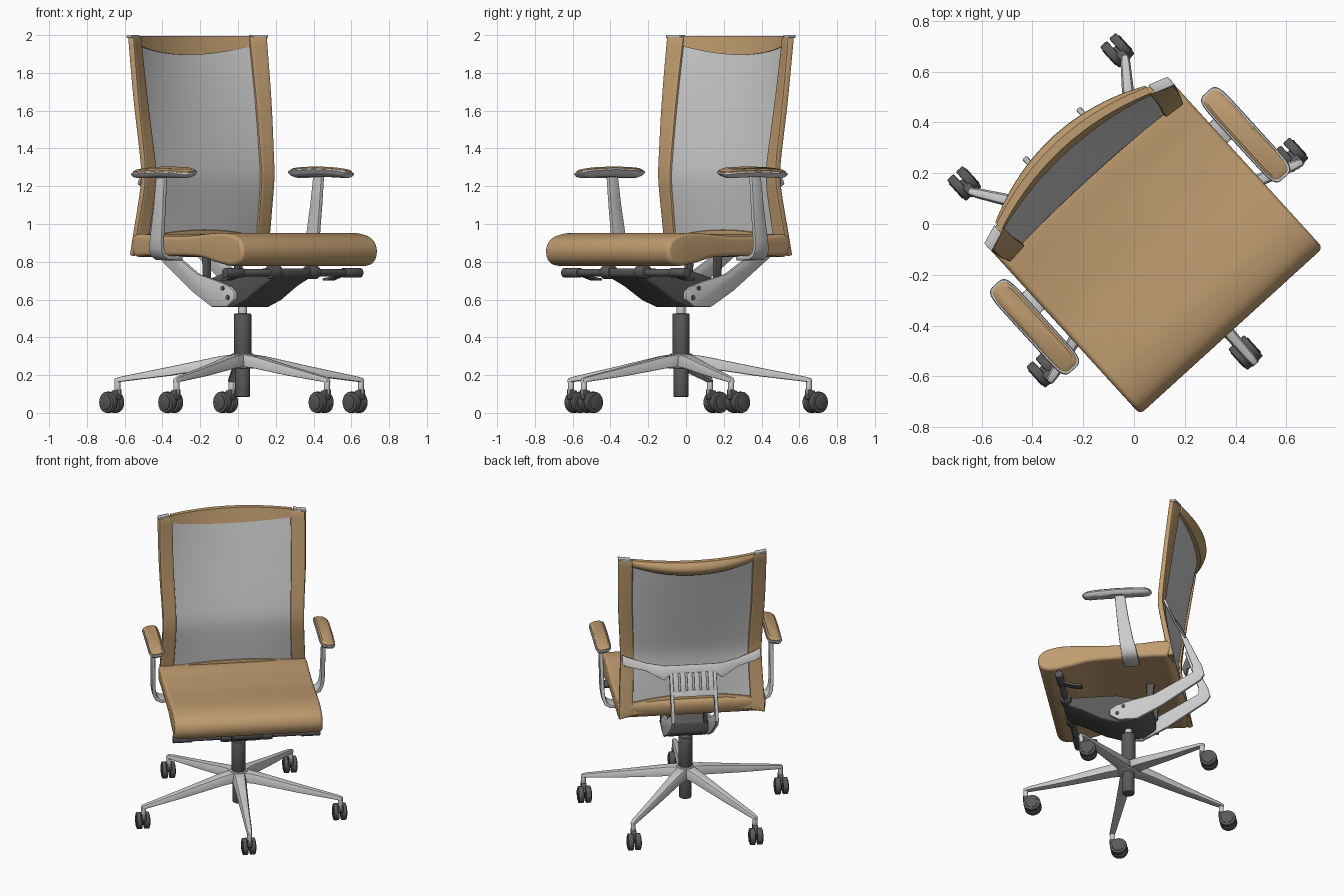
import bpy, bmesh, math
from mathutils import Vector as V, Matrix as M

if "Cube" in bpy.data.objects:
    bpy.data.objects.remove(bpy.data.objects["Cube"])

TURN = math.radians(42.3)      # whole chair is turned about z
parts = []


def material(name, rgb):
    m = bpy.data.materials.new(name)
    m.diffuse_color = (*rgb, 1)
    m.use_nodes = True
    m.node_tree.nodes["Principled BSDF"].inputs["Base Color"].default_value = m.diffuse_color
    return m


TAN = material("tan_leather", (0.52, 0.33, 0.16))
DARK = material("dark_plastic", (0.10, 0.10, 0.10))


def finish(name, bm, mat=None, bevel=0, solid=0, seg=2):
    bmesh.ops.remove_doubles(bm, verts=bm.verts, dist=1e-5)
    bmesh.ops.recalc_face_normals(bm, faces=bm.faces)
    me = bpy.data.meshes.new(name)
    bm.to_mesh(me)
    bm.free()
    ob = bpy.data.objects.new(name, me)
    bpy.context.collection.objects.link(ob)
    ob.rotation_euler.z = TURN
    if mat:
        me.materials.append(mat)
    if solid:
        m = ob.modifiers.new("thickness", 'SOLIDIFY')
        m.thickness, m.offset = solid, 0
    if bevel:
        m = ob.modifiers.new("bevel", 'BEVEL')
        m.width, m.segments, m.limit_method = bevel, seg, 'ANGLE'
        m.angle_limit = math.radians(50)
    parts.append(ob)
    return ob


def loft(name, rings, mat=None, closed=True, bevel=0, solid=0, seg=2):
    bm = bmesh.new()
    rows = [[bm.verts.new(p) for p in ring] for ring in rings]
    n = len(rows[0])
    for a, b in zip(rows, rows[1:]):
        for i in range(n if closed else n - 1):
            j = (i + 1) % n
            bm.faces.new((a[i], a[j], b[j], b[i]))
    if closed:
        bm.faces.new(rows[0])
        bm.faces.new(rows[-1])
    return finish(name, bm, mat, bevel, solid, seg)


def side_plate(name, yz, x0, x1, mat=None, bevel=0.005, seg=2):
    return loft(name, [[(x, y, z) for y, z in yz] for x in (x0, x1)], mat, True, bevel, 0, seg)


def rod(name, a, b, r, mat=None, r2=None, n=24, bevel=0.004):
    a, b = V(a), V(b)
    d = b - a
    bm = bmesh.new()
    bmesh.ops.create_cone(bm, cap_ends=True, segments=n, radius1=r, radius2=r2 or r, depth=d.length,
                          matrix=M.Translation((a + b) / 2) @ d.to_track_quat('Z', 'Y').to_matrix().to_4x4())
    return finish(name, bm, mat, bevel)


def smooth_loop(p, k=5):
    out, n = [], len(p)
    for i in range(n):
        a, b, c, d = (V(p[(i + j) % n]) for j in (-1, 0, 1, 2))
        for s in range(k):
            t = s / k
            out.append(0.5 * (2 * b + (c - a) * t + (2 * a - 5 * b + 4 * c - d) * t * t
                              + (3 * b - a - 3 * c + d) * t ** 3))
    return out


# Seat cushion: side profile with a rolled front edge
seat = [(.29, .94), (.1, .938), (-.1, .936), (-.28, .948), (-.42, .952), (-.53, .925), (-.57, .865),
        (-.55, .80), (-.48, .778), (-.36, .795), (-.22, .825), (0, .83), (.2, .83), (.29, .835)]
side_plate("seat", smooth_loop(seat), -.487, .487, TAN, .022, 4)


# Backrest: one curved surface, cut into mesh panel and leather borders
def hump(x):
    return 1 - (x / .485) ** 2


def back_point(x, z, off=0):
    d = z - 1.25
    rail = .227 + .155 * math.sqrt(d * d + .003) - .041 * d
    y = rail + (-.03 + .14 * (z - .83) / 1.17) * hump(x)
    return (x * (1 - .04 * math.exp(-(d / .3) ** 2)), y + off, z)


def back_patch(name, x0, x1, low, high, thick, mat=None, nx=20, nz=24, bevel=0):
    rings = []
    for i in range(nx + 1):
        x = x0 + (x1 - x0) * i / nx
        rings.append([back_point(x, low(x) + (high(x) - low(x)) * j / nz) for j in range(nz + 1)])
    loft(name, rings, mat, False, bevel, thick)


def bottom(x):
    return .83 + .05 * hump(x)


back_patch("back_mesh", -.41, .41, lambda x: .90, lambda x: 1.97, .008)
back_patch("back_bottom_band", -.40, .40, bottom, lambda x: .92 + .05 * hump(x), .03, TAN, 20, 4, .008)
# Padded top band, swelling to the rear
rings = []
for i in range(25):
    x = -.40 + .80 * i / 24
    h = hump(x)
    low = 1.965 - .07 * h
    zs = [low + (1.995 - low) * j / 6 for j in range(7)]
    rear = [back_point(x, z, .015 + .045 * h * math.sin(math.pi * (.1 + .85 * j / 6))) for j, z in enumerate(zs)]
    rings.append([back_point(x, z, -.012) for z in zs] + rear[::-1])
loft("back_top_band", rings, TAN)
for s, side in ((-1, "left"), (1, "right")):
    back_patch(side + "_back_rail", s * .392, s * .485, bottom, lambda x: 1.99, .035, TAN, 4, 24, .008)
    loft(side + "_back_cap", [[(s * .41, .325, z), (s * .488, .298, z), (s * .488, .34, z), (s * .41, .367, z)]
                              for z in (1.986, 2.0)], None, True, .002)
    for x in (.43, .465):
        rod(side + "_cap_screw", (s * x, .33, 1.995), (s * x, .33, 2.0), .006, DARK, n=12, bevel=0)

# Back support: two bent side arms, cross bar and slotted plate
arm = [(-.14, .60), (-.08, .562), (.04, .56), (.2, .645), (.46, .82), (.485, .86), (.47, .92), (.345, 1.2),
       (.315, 1.2), (.405, .93), (.405, .88), (.15, .735), (0, .70), (-.1, .67), (-.14, .64)]
for s in (-1, 1):
    side_plate("back_support_arm", arm, s * .132, s * .155, None, .006)
    for y, z in ((-.09, .61), (-.05, .66)):
        rod("pivot_bolt", (s * .15, y, z), (s * .16, y, z), .013, DARK, n=16, bevel=0)
bar = [(.455, .26, 1.21, 1.27), (.42, .268, 1.195, 1.255), (.3, .295, 1.17, 1.22), (.19, .33, 1.12, 1.21),
       (.14, .335, 1.16, 1.21)]
bar = [(-x, y, a, b) for x, y, a, b in bar] + bar[::-1]
loft("back_cross_bar", [[(x, y + (b - a) * .4, a), (x, y, b)] for x, y, a, b in bar], None, False, .003, .016)


def tilt(z):
    return .328 + (1.2 - z) * .45


def plate_bar(x0, x1, z0, z1):
    side_plate("slotted_plate", [(tilt(z0), z0), (tilt(z0) + .016, z0), (tilt(z1) + .016, z1), (tilt(z1), z1)],
               x0, x1, None, .002)


plate_bar(-.135, .135, 1.02, 1.055)
for i in range(6):
    x = -.115 + i * .046
    plate_bar(x - .017, x + .017, 1.04, 1.18)

# Tilt mechanism under the seat
housing = [(-.46, .765), (-.455, .725), (-.33, .67), (-.2, .595), (-.1, .56), (.05, .565), (.13, .62),
           (.13, .70), (-.1, .76)]
side_plate("tilt_housing", housing, -.13, .13, DARK, .012, 3)
rod("control_shaft", (-.48, -.43, .742), (.48, -.43, .742), .02, DARK)
for s in (-1, 1):
    rod("shaft_bushing", (s * .10, -.43, .745), (s * .17, -.43, .745), .036, DARK)
    rod("shaft_grip", (s * .36, -.43, .742), (s * .485, -.43, .742), .026, DARK)
    side_plate("control_lever", [(-.43, .75), (-.43, .73), (-.33, .70), (-.29, .70), (-.29, .712), (-.34, .72)],
               s * .34, s * .39, DARK, .004)
    side_plate("seat_mount", [(.10, .68), (.14, .69), (.15, .835), (.10, .835)], s * .10, s * .125, DARK)

# Armrests: bent upright, rounded pad with leather top
for s, side in ((-1, "left"), (1, "right")):
    path = [(.562, -.018, .033, 1.262), (.56, 0, .038, 1.1), (.557, .025, .046, .92), (.55, .036, .05, .87),
            (.535, .04, .052, .838), (.505, .042, .053, .822), (.40, .042, .05, .818)]
    loft(side + "_arm_upright", [[(s * x, y - w, z), (s * x, y + w, z)] for x, y, w, z in path],
         None, False, .006, .024)

    def oval(a, b, z):
        out = []
        for i in range(48):
            c, n = math.cos(i * math.pi / 24), math.sin(i * math.pi / 24)
            dx, dy = a * math.copysign(abs(c) ** .5, c), b * math.copysign(abs(n) ** .25, n)
            out.append((s * .562 + dx, -.036 + dy, z - .15 * s * dx - .25 * dy * dy))
        return out
    loft(side + "_arm_pad_base", [oval(.03, .19, 1.254), oval(.045, .215, 1.264), oval(.053, .228, 1.28),
                                  oval(.05, .226, 1.287)])
    loft(side + "_arm_pad", [oval(.044, .219, 1.28), oval(.044, .219, 1.292), oval(.034, .205, 1.30)], TAN)

# Gas column
CY = -.036
rod("column_lower", (0, CY, .085), (0, CY, .26), .04, DARK)
rod("column_sleeve", (0, CY, .30), (0, CY, .525), .046, DARK)
rod("column_piston", (0, CY, .50), (0, CY, .59), .024)
rod("base_hub", (0, CY, .235), (0, CY, .315), .075, None, .058, 32, .008)

# Five star legs with twin wheel casters
for k in range(5):
    a = math.radians(52.7 + 72 * k)
    d, n, o = V((math.cos(a), math.sin(a), 0)), V((-math.sin(a), math.cos(a), 0)), V((0, CY, 0))
    rings = []
    for r, w, zb, zt in ((.03, .05, .245, .312), (.12, .043, .238, .30), (.4, .03, .196, .243),
                         (.66, .021, .165, .192), (.695, .016, .158, .182)):
        c = o + d * r
        rings.append([c - n * w + V((0, 0, zb)), c + n * w + V((0, 0, zb)),
                      c + n * w * .7 + V((0, 0, zt)), c - n * w * .7 + V((0, 0, zt))])
    loft("base_leg", rings, None, True, .006)
    tip = o + d * .68
    rod("caster_stem", tip + V((0, 0, .10)), tip + V((0, 0, .175)), .016, None, n=16)
    x, y = tip.x, tip.y + .045
    side_plate("caster_fork", [(y - .06, .075), (y - .06, .125), (y - .02, .118), (y + .02, .08), (y, .04)],
               x - .018, x + .018, DARK, .004)
    for s in (-1, 1):
        rod("caster_wheel", (x + s * .006, y, .056), (x + s * .042, y, .056), .056, DARK, n=28, bevel=.006)
        rod("caster_cap", (x + s * .04, y, .056), (x + s * .046, y, .056), .04, DARK, n=24)

# Apply modifiers and smooth shading
bpy.ops.object.select_all(action='DESELECT')
for ob in parts:
    ob.select_set(True)
bpy.context.view_layer.objects.active = parts[0]
bpy.ops.object.convert(target='MESH')
bpy.ops.object.shade_smooth_by_angle(angle=math.radians(35))
